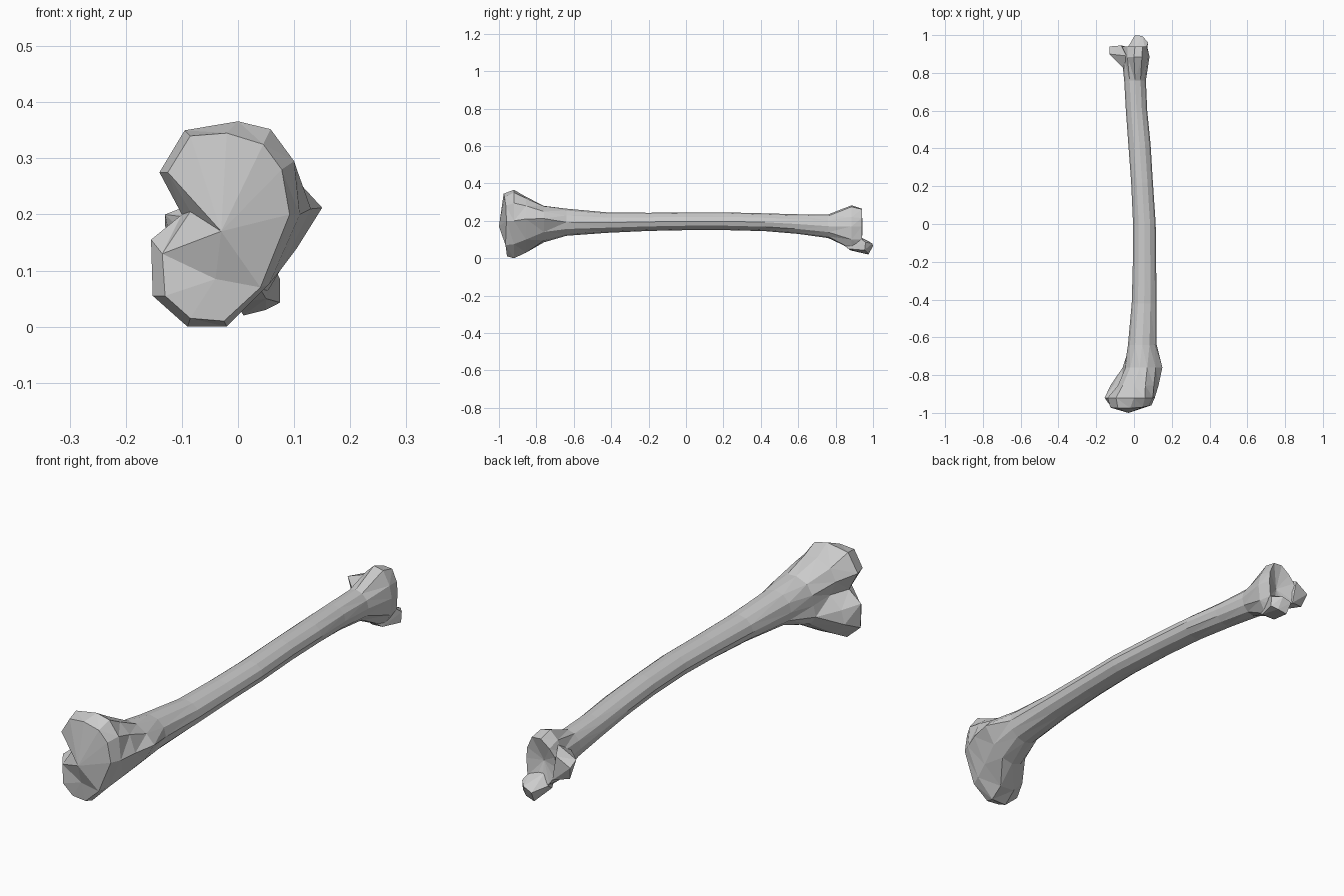
import bpy, bmesh, math
from mathutils import Vector


def finish(name, bm):
    bmesh.ops.triangulate(bm, faces=bm.faces[:])
    bmesh.ops.recalc_face_normals(bm, faces=bm.faces[:])
    me = bpy.data.meshes.new(name)
    bm.to_mesh(me)
    bm.free()
    ob = bpy.data.objects.new(name, me)
    bpy.context.collection.objects.link(ob)
    return ob


def oval(y, x0, x1, z0, z1, n=12):
    """Ring of n points filling the given x and z range."""
    cx, cz, rx, rz = (x0 + x1) / 2, (z0 + z1) / 2, (x1 - x0) / 2, (z1 - z0) / 2
    return [(cx + rx * math.cos(2 * math.pi * i / n), y,
             cz + rz * math.sin(2 * math.pi * i / n)) for i in range(n)]


def flat(y, pts):
    return [(x, y, z) for x, z in pts]


def hull(name, pts):
    bm = bmesh.new()
    for p in pts:
        bm.verts.new(p)
    bmesh.ops.convex_hull(bm, input=bm.verts[:])
    return finish(name, bm)


# Knuckle end: face ring, widest ring and neck ring
face_ring = [(.092, -.96, .2), (.078, -.963, .28), (.045, -.97, .325), (-.02, -.975, .345),
             (-.085, -.975, .34), (-.125, -.972, .275), (-.085, -.955, .205), (-.135, -.95, .13),
             (-.13, -.955, .055), (-.085, -.955, .015), (-.025, -.957, .01), (.04, -.965, .07)]
wide_ring = flat(-.92, [(.11, .2), (.1, .295), (.058, .352), (0, .366), (-.095, .35), (-.14, .275),
                        (-.10, .2), (-.155, .155), (-.152, .055), (-.09, 0), (-.02, 0), (.055, .075)])
neck_ring = flat(-.855, [(.13, .21), (.105, .28), (.06, .32), (0, .328), (-.06, .3), (-.085, .25),
                         (-.06, .19), (-.11, .14), (-.125, .085), (-.08, .035), (-.01, .03), (.075, .1)])
tip_ring = flat(-.76, [(.15, .212), (.115, .25), (.07, .278), (.03, .28), (-.02, .26), (-.045, .22),
                       (-.05, .18), (-.06, .135), (-.035, .1), (.01, .085), (.06, .095), (.105, .14)])

# Shaft: y, x range, z range
shaft = [(-.64, -.032, .12, .12, .265), (-.42, -.012, .12, .136, .245),
         (-.2, -.006, .117, .146, .243), (0, -.005, .115, .15, .245),
         (.22, -.015, .1, .15, .245), (.42, -.03, .088, .145, .24),
         (.6, -.043, .07, .13, .235), (.76, -.052, .063, .108, .234)]

# Ankle end
ankle_ring = flat(.885, [(.082, .17), (.072, .22), (.042, .275), (0, .283), (-.035, .25), (-.055, .205),
                         (-.065, .165), (-.06, .12), (-.04, .085), (0, .055), (.045, .05), (.075, .1)])
end_ring = flat(.94, [(.07, .17), (.066, .215), (.045, .262), (.005, .265), (-.035, .235), (-.06, .205),
                      (-.068, .165), (-.055, .12), (-.035, .09), (0, .065), (.045, .06), (.065, .1)])

rings = [face_ring, wide_ring, neck_ring, tip_ring] + [oval(*s) for s in shaft] + [ankle_ring, end_ring]
bm = bmesh.new()
loops = [[bm.verts.new(p) for p in r] for r in rings]
for a, b in zip(loops, loops[1:]):
    for i in range(12):
        j = (i + 1) % 12
        bm.faces.new((a[i], a[j], b[j], b[i]))

# Joint face: ridge overhanging a lower disc
f = loops[0]
ridge = bm.verts.new((-.03, -1, .17))
disc = bm.verts.new((-.04, -.965, .085))
for i in range(12):
    hub = disc if 7 <= i < 11 else ridge
    bm.faces.new((f[i], f[(i + 1) % 12], hub))
bm.faces.new((f[7], ridge, disc))
bm.faces.new((f[11], disc, ridge))

# Hollow socket at the ankle end
e = loops[-1]
socket = bm.verts.new((.01, .91, .165))
for i in range(12):
    bm.faces.new((e[i], e[(i + 1) % 12], socket))
finish("bone_shaft", bm)

# Side spur and lower spur of the ankle end
hull("side_spur", [(-.13, .9, .2), (-.13, .94, .18), (-.115, .92, .125), (-.068, .945, .215),
                   (-.05, .82, .19), (-.045, .83, .12), (-.05, .942, .11), (-.04, .89, .235)])
hull("lower_spur", [(.005, 1, .065), (.045, .995, .08), (.075, .96, .085), (.075, .955, .043),
                    (.01, .975, .02), (.05, .97, .03), (-.005, .88, .042), (.05, .87, .05),
                    (0, .92, .12), (.06, .92, .115), (-.03, .94, .08), (.02, .8, .1)])
